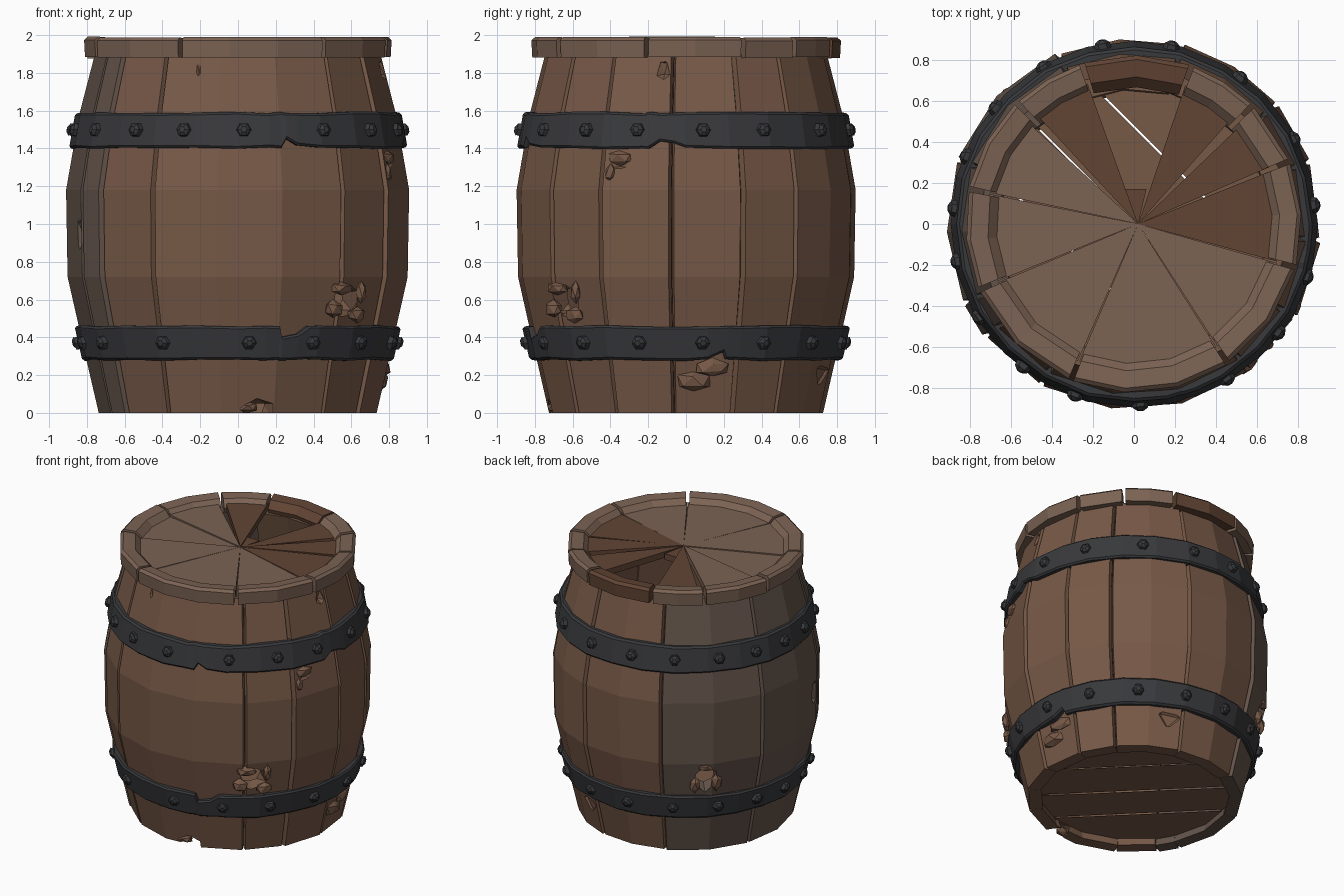
import bpy, bmesh, random
from math import sin, cos, radians, ceil
from mathutils import Vector, Matrix

if "Cube" in bpy.data.objects:
    bpy.data.objects.remove(bpy.data.objects["Cube"])

random.seed(7)


def material(name, rgb):
    m = bpy.data.materials.new(name)
    m.diffuse_color = (*rgb, 1)
    m.use_nodes = True
    m.node_tree.nodes["Principled BSDF"].inputs["Base Color"].default_value = m.diffuse_color
    return m


WOOD = material("wood", (0.185, 0.10, 0.063))
OLD_WOOD = material("weathered_wood", (0.125, 0.088, 0.068))
LID_WOOD = material("lid_wood", (0.20, 0.125, 0.088))
DARK_WOOD = material("dark_wood", (0.12, 0.058, 0.034))
IRON = material("iron", (0.04, 0.041, 0.045))


def polar(r, az, z):
    return Vector((r * cos(radians(az)), r * sin(radians(az)), z))


def loft(bm, rings, cyclic=False):
    rows = [[bm.verts.new(p) for p in ring] for ring in rings]
    n = len(rows[0])
    for i in range(len(rows) if cyclic else len(rows) - 1):
        a, b = rows[i], rows[(i + 1) % len(rows)]
        for j in range(n):
            bm.faces.new((a[j], a[(j + 1) % n], b[(j + 1) % n], b[j]))
    if not cyclic:
        bm.faces.new(rows[0][::-1])
        bm.faces.new(rows[-1])


def finish(bm, name, mat, fix=True):
    if fix:
        bmesh.ops.recalc_face_normals(bm, faces=bm.faces[:])
    me = bpy.data.meshes.new(name)
    bm.to_mesh(me)
    bm.free()
    me.materials.append(mat)
    ob = bpy.data.objects.new(name, me)
    bpy.context.collection.objects.link(ob)
    return ob


PROFILE = [(0, .735), (.28, .80), (.72, .90), (1.18, .908), (1.58, .838), (1.9, .755)]


def body_r(z):
    for (z0, r0), (z1, r1) in zip(PROFILE, PROFILE[1:]):
        if z <= z1:
            return r0 + (r1 - r0) * (z - z0) / (z1 - z0)


def spread(a, b, step):
    n = max(1, ceil((b - a) / step))
    return [a + (b - a) * i / n for i in range(n + 1)]


def rock(bm, az, z, r, size):
    """Rough low-poly lump turned to face outwards."""
    m = Matrix.Translation(polar(r, az, z)) @ Matrix.Rotation(radians(az), 4, 'Z') @ Matrix.Diagonal((*size, 1))
    vs = bmesh.ops.create_icosphere(bm, subdivisions=1, radius=1, matrix=m)["verts"]
    for v in vs:
        v.co += Vector([random.uniform(-.15, .15) * min(size) for _ in range(3)])


# Damage cutters: azimuth, height, centre radius, (radial, sideways, vertical) size
DAMAGE = [(312, .60, .85, (.16, .10, .10)), (134, .60, .85, (.16, .09, .11)),
          (337, 1.33, .93, (.08, .11, .07)), (201, .95, .93, (.07, .06, .13)),
          (278, .00, .74, (.15, .10, .09)), (8, .14, .82, (.08, .17, .15)),
          (68, .20, .83, (.08, .12, .08)), (254, 1.84, .80, (.06, .03, .09)),
          (351, 1.82, .80, (.06, .04, .07))]
cutters = []
for d in DAMAGE:
    bm = bmesh.new()
    rock(bm, *d)
    c = finish(bm, "damage_cutter", DARK_WOOD)
    c.hide_render = True
    cutters.append((d[0], c))

# Staves of uneven width, with chamfered seams
SEAMS = [19.5, 40, 75, 114, 160, 205, 217, 240, 308, 330, 355, 379.5]
staves = []
for a0, a1 in zip(SEAMS, SEAMS[1:]):
    angles = spread(a0 + .9, a1 - .9, 24)
    jit = random.uniform(-.008, .006)
    rings = []
    for z, r in PROFILE:
        r += jit
        ring = [polar(r - .03, a0 + .1, z)] + [polar(r, a, z) for a in angles]
        ring += [polar(r - .03, a1 - .1, z), polar(r - .09, a1 - .1, z)]
        ring += [polar(r - .09, a, z) for a in angles[-2:0:-1]] + [polar(r - .09, a0 + .1, z)]
        rings.append(ring)
    bm = bmesh.new()
    loft(bm, rings)
    ob = finish(bm, "stave", OLD_WOOD if 110 < a0 < 210 else WOOD)
    for az, c in cutters:
        if any(a0 - 14 < az + t < a1 + 14 for t in (0, 360)):
            mod = ob.modifiers.new("damage", 'BOOLEAN')
            mod.operation, mod.solver, mod.object = 'DIFFERENCE', 'EXACT', c
    staves.append(ob)

# Bake the damage and drop the cutters
deps = bpy.context.evaluated_depsgraph_get()
baked = [bpy.data.meshes.new_from_object(s.evaluated_get(deps)) for s in staves]
for s, me in zip(staves, baked):
    s.modifiers.clear()
    s.data = me
for _, c in cutters:
    bpy.data.objects.remove(c)

# Splintered lumps around the broken spots
bm = bmesh.new()
for az, z, r, size in [(306, .55, .86, (.04, .06, .05)), (309, .66, .875, (.035, .08, .035)),
                       (317, .52, .86, (.04, .06, .045)), (318, .64, .875, (.03, .03, .06)),
                       (129, .55, .86, (.035, .04, .06)), (139, .56, .86, (.035, .04, .07)),
                       (134, .69, .88, (.03, .06, .03)), (336, 1.35, .865, (.03, .08, .04)),
                       (333, 1.27, .88, (.03, .03, .05)), (274, .03, .70, (.04, .06, .03)),
                       (3, .17, .755, (.04, .10, .06)), (10, .24, .785, (.03, .10, .05))]:
    rock(bm, az, z, r, size)
finish(bm, "splinters", WOOD)


# Iron hoops: bite maps azimuth to (lower edge lift, upper edge lift)
def hoop(name, z0, z1, bite):
    bm = bmesh.new()
    rings = []
    for az in sorted(set(range(0, 360, 15)) | set(bite)):
        lo, hi = bite.get(az, (0, 0))
        lo, hi = z0 + lo + random.uniform(-.005, .005), z1 + hi + random.uniform(-.005, .005)
        j = .026 + random.uniform(-.003, .003)
        rings.append([polar(body_r(z) + o, az, z) for z, o in
                      ((lo, -.03), (lo, j - .012), (lo + .012, j), (hi - .012, j), (hi, j - .012), (hi, -.03))])
    loft(bm, rings, True)
    finish(bm, name, IRON)


hoop("lower_hoop", .28, .46, {280: (0, 0), 286: (0, -.055), 292: (0, -.04), 296: (0, 0),
                              8: (0, 0), 14: (.04, 0), 20: (0, 0)})
hoop("upper_hoop", 1.40, 1.59, {281: (.01, 0), 287: (.05, 0), 291: (.02, 0), 347: (0, 0), 351: (.035, 0), 356: (.03, 0)})

# Hexagonal rivets
bm = bmesh.new()
for z, tilt, angles in [
        (1.50, -10, (192, 211, 232, 251, 272, 301, 323, 343, 6, 28, 54, 78, 100, 120, 140, 158, 175)),
        (.37, 13, (195, 212, 242, 274, 298, 320, 343, 6, 29, 52, 75, 97, 119, 140, 160, 178))]:
    for az in angles:
        for r1, r2, depth, off in ((.042, .036, .03, .03), (.036, .016, .014, .052)):
            m = (Matrix.Translation(polar(body_r(z) + off - .002, az, z)) @ Matrix.Rotation(radians(az), 4, 'Z')
                 @ Matrix.Rotation(radians(90 + tilt), 4, 'Y'))
            bmesh.ops.create_cone(bm, cap_ends=True, segments=6, radius1=r1, radius2=r2, depth=depth, matrix=m)
finish(bm, "rivets", IRON)

# Lid: wedge boards running to the centre, plus a raised rim split at the same seams
LID = [22, 45, 70, 108, 134, 168, 203, 248, 304, 345, 382]
GAP = {45: 2.2, 134: 2.2, 22: .8, 382: .8}
CENTRE = Vector((.02, 0, 0))
for a0, a1 in zip(LID, LID[1:]):
    broken = a0 == 70
    top = 1.945 + random.uniform(-.006, .006)
    r = .18 if broken else .72
    arc = spread(a0 + GAP.get(a0, .3), a1 - GAP.get(a1, .3), 50 if broken else 20)
    bm = bmesh.new()
    loft(bm, [[CENTRE + Vector((0, 0, z))] + [polar(r, a, z) for a in arc] for z in (top - .045, top)])
    dark = a0 < 130 or a0 == 345
    finish(bm, "lid_board", DARK_WOOD if dark else LID_WOOD)

    bm = bmesh.new()
    dz, dr = random.uniform(-.008, .004), random.uniform(-.008, .004)
    rings = [[polar(pr + dr, a, pz + dz) for pr, pz in
              ((.665, 1.935), (.715, 1.985), (.80, 1.993), (.82, 1.975), (.815, 1.885), (.68, 1.885))]
             for a in spread(a0 + .9, a1 - .9, 22)]
    loft(bm, rings)
    finish(bm, "lid_rim", DARK_WOOD if broken else LID_WOOD)

# Bottom boards, facing down, inside the foot of the staves
bm = bmesh.new()
R = .67
for d0, d1 in ((-.66, -.34), (-.33, -.005), (.005, .3), (.31, .66)):
    z = .06 + random.uniform(-.006, .006)
    ds = [d0 + (d1 - d0) * i / 4 for i in range(5)]
    loop = [(-(R * R - d * d) ** .5, d) for d in ds] + [((R * R - d * d) ** .5, d) for d in ds[::-1]]
    turn = Matrix.Rotation(radians(135), 4, 'Z')
    f = bm.faces.new([bm.verts.new(turn @ Vector((x, y, z))) for x, y in loop])
    f.normal_update()
    if f.normal.z > 0:
        f.normal_flip()
finish(bm, "bottom_boards", WOOD, fix=False)
